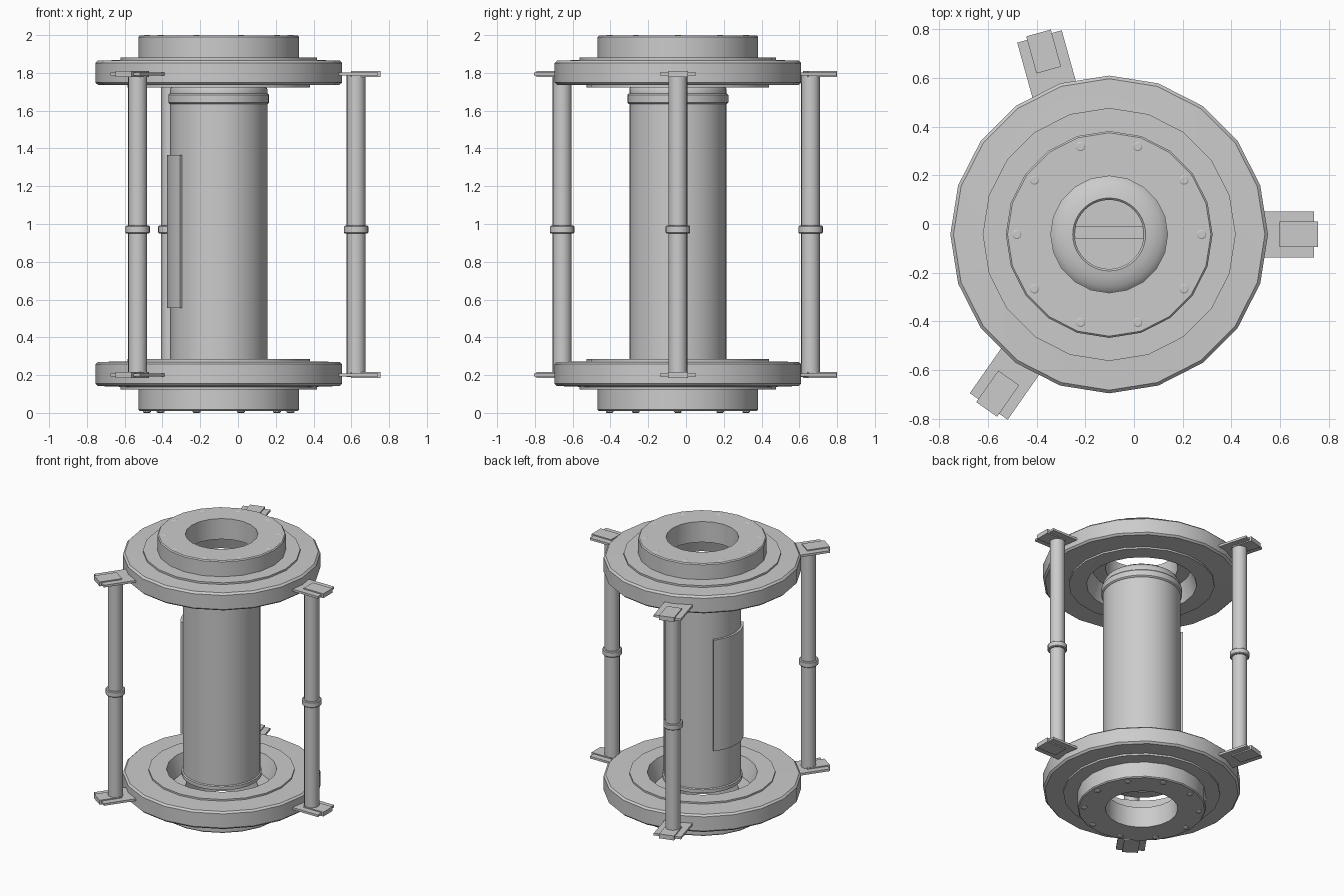
import bpy, bmesh
from math import pi, sin, cos, radians
from mathutils import Matrix, Vector

if "Cube" in bpy.data.objects:
    bpy.data.objects.remove(bpy.data.objects["Cube"])

AX = Vector((-0.102, -0.043, 0))   # main axis of the assembly
MIRROR = 2.007                      # upper z = MIRROR - lower z


def finish(name, bm, smooth=True):
    bmesh.ops.remove_doubles(bm, verts=bm.verts, dist=1e-5)
    bmesh.ops.recalc_face_normals(bm, faces=bm.faces)
    mesh = bpy.data.meshes.new(name)
    bm.to_mesh(mesh)
    bm.free()
    ob = bpy.data.objects.new(name, mesh)
    bpy.context.collection.objects.link(ob)
    if smooth:
        bpy.ops.object.select_all(action='DESELECT')
        ob.select_set(True)
        bpy.context.view_layer.objects.active = ob
        bpy.ops.object.shade_smooth_by_angle(angle=radians(30))
    return ob


def lathe(name, profile, sides, centre, closed=False, start=0.0, sweep=2 * pi):
    """Revolve (radius, z) points about a vertical axis; partial sweeps get end caps."""
    bm = bmesh.new()
    full = abs(sweep - 2 * pi) < 1e-6
    rings = []
    for i in range(sides if full else sides + 1):
        a = start + sweep * i / sides
        rings.append([bm.verts.new((centre.x + r * cos(a), centre.y + r * sin(a), z))
                      for r, z in profile])
    n = len(profile)
    for i in range(sides):
        p, q = rings[i], rings[(i + 1) % len(rings)]
        for j in range(n if closed else n - 1):
            k = (j + 1) % n
            bm.faces.new((p[j], q[j], q[k], p[k]))
    if not full:
        bm.faces.new(rings[0])
        bm.faces.new(rings[-1])
    bmesh.ops.dissolve_degenerate(bm, dist=1e-6, edges=bm.edges)
    return finish(name, bm)


def box(name, centre, size, angle=0.0):
    bm = bmesh.new()
    m = Matrix.Translation(centre) @ Matrix.Rotation(angle, 4, 'Z') @ Matrix.Diagonal((*size, 1))
    bmesh.ops.create_cube(bm, size=1, matrix=m)
    return finish(name, bm, False)


def flip(profile):
    return [(r, MIRROR - z) for r, z in profile]


# Stepped end flanges, lower and mirrored upper
flange = [(0.24, 0.01), (0.418, 0.01), (0.425, 0.017), (0.425, 0.125), (0.52, 0.125),
          (0.52, 0.138), (0.565, 0.14), (0.64, 0.142), (0.653, 0.155), (0.653, 0.258),
          (0.64, 0.27), (0.483, 0.272), (0.483, 0.284), (0.365, 0.284), (0.325, 0.16),
          (0.24, 0.16)]
lathe("lower_flange", flange, 20, AX, closed=True)
lathe("upper_flange", flip(flange), 20, AX, closed=True)

# Ten bolts on each flange face
for i in range(10):
    a = i * pi / 5
    c = AX + Vector((0.38 * cos(a), 0.38 * sin(a), 0))
    bolt = [(0, 0.0), (0.015, 0.0), (0.021, 0.004), (0.021, 0.015)]
    lathe("lower_bolt", bolt, 10, c)
    lathe("upper_bolt", [(r, 2.0 - z) for r, z in bolt], 10, c)

# Central canister with collars and a recessed domed cap at each end
canister = [(0, 0.29), (0.145, 0.29), (0.145, 0.235), (0.155, 0.23), (0.22, 0.24),
            (0.265, 0.25), (0.265, 0.275), (0.257, 0.28),
            (0.257, 1.635), (0.262, 1.637), (0.267, 1.643), (0.267, 1.683), (0.262, 1.689),
            (0.257, 1.691), (0.257, 1.715), (0.243, 1.74), (0.215, 1.76), (0.18, 1.773),
            (0.15, 1.778), (0.142, 1.77), (0.142, 1.71), (0, 1.71)]
lathe("canister", canister, 40, AX)
box("upper_cap_handle", AX + Vector((0, 0.007, 1.75)), (0.288, 0.05, 0.035))
box("lower_cap_handle", AX + Vector((0, 0.007, 0.25)), (0.288, 0.05, 0.035))

# Curved raised panel on the canister side
lathe("side_panel", [(0.25, 0.555), (0.273, 0.555), (0.273, 1.365), (0.25, 1.365)], 10, AX,
      closed=True, start=radians(141), sweep=radians(80))

# Three guard rods with mid collars and mounting plates
for angle, turn, dist in ((0, 0, 0.7275), (110, 105.5, 0.748), (235, 235, 0.748)):
    a, t = radians(angle), radians(turn)
    base = AX + Vector((dist * cos(a), dist * sin(a), 0))
    out = Vector((cos(t), sin(t), 0))
    rod = [(0, 0.19), (0.05, 0.19), (0.05, 0.95), (0.06, 0.95), (0.065, 0.955), (0.065, 0.986),
           (0.06, 0.991), (0.05, 0.991), (0.05, 1.80), (0, 1.80)]
    lathe("guard_rod", rod, 20, base)
    for level, z in (("lower", 0.2), ("upper", 1.793)):
        box(level + "_mount_plate", base - out * 0.01 + Vector((0, 0, z)),
            (0.25, 0.19, 0.016), t)
        box(level + "_mount_block", base + out * 0.051 + Vector((0, 0, z)),
            (0.158, 0.105, 0.032), t)
